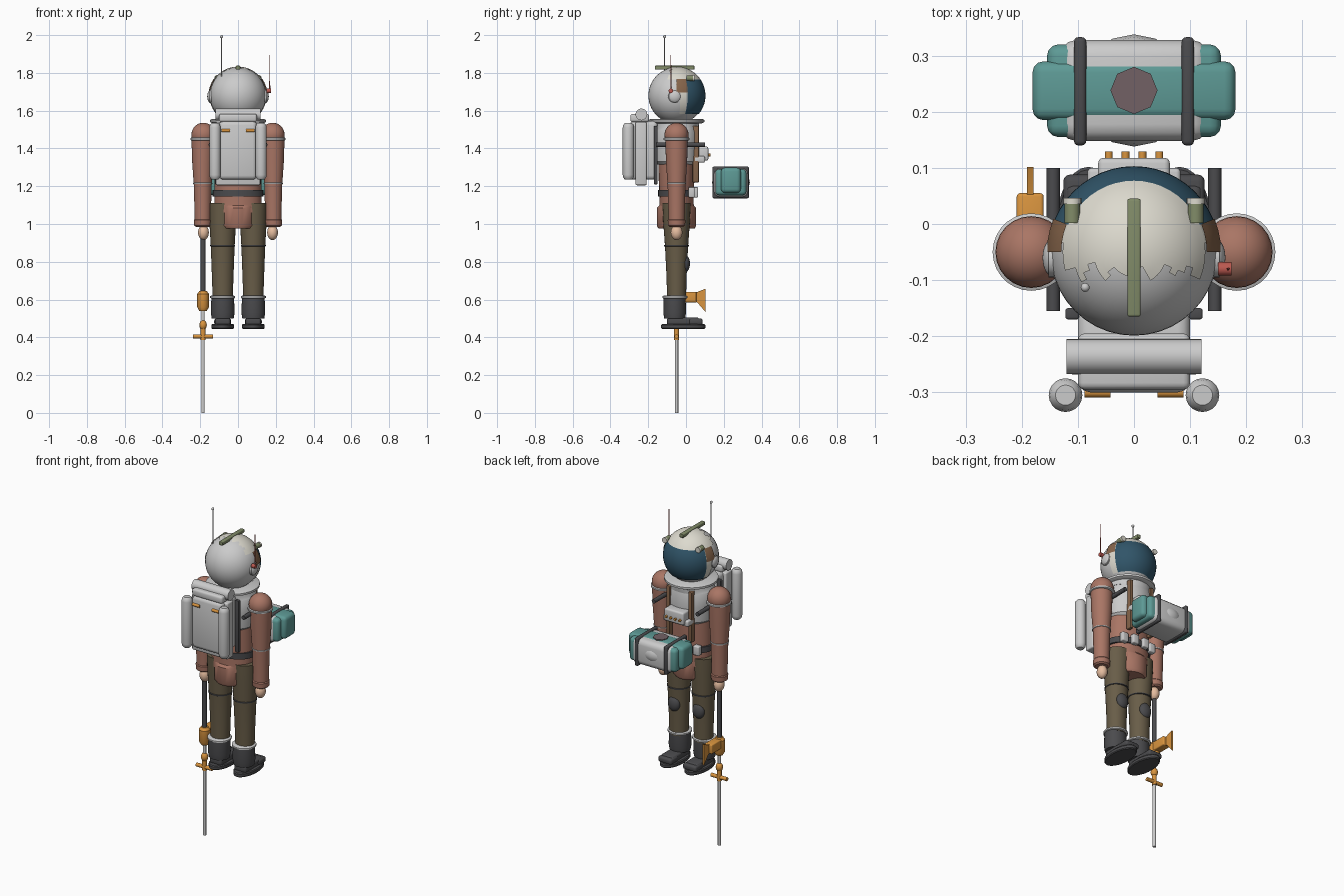
import bpy, bmesh, math
from mathutils import Vector, Matrix

if "Cube" in bpy.data.objects:
    bpy.data.objects.remove(bpy.data.objects["Cube"])

MATS = {}
COL = dict(brown=(.40, .18, .13), visor=(.03, .09, .14), teal=(.11, .32, .30), white=(.72, .70, .62),
           pants=(.14, .11, .065), olive=(.22, .26, .14), orange=(.70, .30, .05), dark=(.07, .07, .075),
           skin=(.79, .51, .35), leather=(.24, .13, .07), maroon=(.17, .12, .13), red=(.5, .1, .08))
CY = -0.05  # y of the body axis


def finish(name, bm, col=None, angle=35):
    bmesh.ops.recalc_face_normals(bm, faces=bm.faces)
    me = bpy.data.meshes.new(name)
    bm.to_mesh(me)
    bm.free()
    ob = bpy.data.objects.new(name, me)
    bpy.context.collection.objects.link(ob)
    if col:
        if col not in MATS:
            MATS[col] = bpy.data.materials.new(col)
            MATS[col].diffuse_color = (*COL[col], 1)
        me.materials.append(MATS[col])
    bpy.ops.object.select_all(action='DESELECT')
    ob.select_set(True)
    bpy.context.view_layer.objects.active = ob
    bpy.ops.object.shade_smooth_by_angle(angle=math.radians(angle))
    return ob


def box(name, lo, hi, col=None, bevel=0.0):
    lo, hi = Vector(lo), Vector(hi)
    bm = bmesh.new()
    bmesh.ops.create_cube(bm, size=1, matrix=Matrix.Translation((lo + hi) / 2) @ Matrix.Diagonal((*(hi - lo), 1)))
    if bevel:
        bmesh.ops.bevel(bm, geom=bm.edges[:], offset=bevel, segments=3, profile=.5, affect='EDGES')
    return finish(name, bm, col)


def ball(name, c, r, col=None, seg=24, keep=None):
    r = r if isinstance(r, tuple) else (r, r, r)
    bm = bmesh.new()
    bmesh.ops.create_uvsphere(bm, u_segments=seg, v_segments=seg * 2 // 3, radius=1,
                              matrix=Matrix.Translation(c) @ Matrix.Diagonal((*r, 1)))
    if keep:  # keep only a patch of the sphere
        bad = [f for f in bm.faces if not keep(f.calc_center_median() - Vector(c))]
        bmesh.ops.delete(bm, geom=bad, context='FACES')
    return finish(name, bm, col)


def rod(name, a, b, r1, r2=None, col=None, seg=20):
    a, b = Vector(a), Vector(b)
    m = Matrix.Translation((a + b) / 2) @ (b - a).to_track_quat('Z', 'Y').to_matrix().to_4x4()
    bm = bmesh.new()
    bmesh.ops.create_cone(bm, cap_ends=True, segments=seg, radius1=r1, radius2=r1 if r2 is None else r2,
                          depth=(b - a).length, matrix=m)
    return finish(name, bm, col)


def loft(name, rings, x=0, y=CY, col=None, seg=28):
    """Stack of ellipses (z, rx, ry) closed at both ends."""
    bm = bmesh.new()
    prev = None
    for z, rx, ry in rings:
        cur = [bm.verts.new((x + rx * math.cos(2 * math.pi * i / seg), y + ry * math.sin(2 * math.pi * i / seg), z))
               for i in range(seg)]
        if prev:
            for i in range(seg):
                j = (i + 1) % seg
                bm.faces.new((prev[i], prev[j], cur[j], cur[i]))
        else:
            bm.faces.new(cur[::-1])
        prev = cur
    bm.faces.new(prev)
    return finish(name, bm, col)


def ring(name, z, r, t, x=0, y=CY, col=None):
    loft(name, [(z - t, r - t, r - t), (z - t * .5, r, r), (z + t * .5, r, r), (z + t, r - t, r - t)], x, y, col)


# Helmet, visor, cap and side frames
H = (0, CY, 1.68)
ball("helmet", H, .149, None, 40)
ball("visor", H, .153, "visor", 48, lambda d: d.y > .05 and -.1 < d.z < .088)
ball("helmet_cap", H, .153, "white", 48, lambda d: d.z > .085 and d.y > -.035 + .012 * math.sin(d.x * 150))
ball("visor_frame", H, .152, "white", 48, lambda d: .015 < d.y < .055 and -.1 < d.z < .088)
ball("visor_clip", H, .156, "leather", 48, lambda d: 0 < d.y < .055 and .02 < d.z < .09)
box("helmet_crest", (-.012, -.165, 1.817), (.012, .045, 1.838), "olive", .004)
for s in (-1, 1):
    ball("ear_dome", (s * .143, -.06, 1.675), (.02, .035, .035))
    rod("ear_disc", (s * .12, -.06, 1.675), (s * .152, -.06, 1.675), .035)
    rod("helmet_lamp", (s * .11, .002, 1.772), (s * .11, .036, 1.772), .014, col="olive")
    rod("lamp_lens", (s * .11, .036, 1.772), (s * .11, .046, 1.772), .016, col="white")
# Antennas
rod("tall_antenna", (-.087, -.113, 1.78), (-.087, -.113, 1.99), .003, seg=8)
ball("antenna_tip", (-.087, -.113, 1.992), .008, None, 12)
rod("side_antenna_base", (.15, -.08, 1.705), (.174, -.08, 1.705), .012, col="red")
rod("side_antenna", (.168, -.08, 1.70), (.168, -.08, 1.895), .003, .0015, "red", 8)

# Neck collar and hard torso
ring("neck_ring", 1.545, .147, .012)
loft("collar", [(1.50, .135, .115), (1.515, .125, .118), (1.55, .122, .122)])
loft("torso_shell", [(1.315, .115, .1), (1.33, .13, .115), (1.42, .138, .12), (1.49, .138, .118), (1.52, .12, .11)])
# Shirt, belt and skirt
loft("shirt", [(1.06, .125, .092), (1.15, .125, .09), (1.24, .125, .095), (1.325, .12, .097)], col="brown")
loft("belt", [(1.145, .135, .098), (1.18, .135, .098)], col="dark")
loft("skirt", [(.975, .085, .095), (.99, .098, .104), (1.085, .10, .104), (1.10, .12, .09)], col="brown")
for x in (-.095, -.035, .035, .095):
    yy = CY + .095 * math.sqrt(1 - (x / .15) ** 2)
    box("belt_pouch", (x - .02, yy - .01, 1.14), (x + .02, yy + .022, 1.195), None, .006)

# Chest control box with knobs
box("chest_plate", (-.083, .04, 1.325), (.083, .1, 1.36), None, .008)
box("chest_box", (-.064, .04, 1.335), (.064, .118, 1.41), None, .01)
for x in (-.045, -.015, .015, .045):
    rod("chest_knob", (x, .115, 1.365), (x, .129, 1.365), .007, col="orange", seg=12)

for s in (-1, 1):
    X = .183 * s
    # Harness straps
    box("chest_strap", (s * .072 - .011, .035, 1.22), (s * .072 + .011, .068, 1.52), "leather", .004)
    box("back_strap", (s * .11 - .012, -.17, 1.21), (s * .11 + .012, -.15, 1.52), "dark", .004)
    rod("side_bar", (s * .144, -.155, 1.42), (s * .144, .1, 1.42), .012, col="dark")
    # Arm
    ball("shoulder", (X, CY, 1.472), .064, "brown")
    ring("shoulder_ring", 1.45, .069, .009, X)
    loft("arm", [(1.0, .042, .042), (1.2, .047, .047), (1.33, .056, .056), (1.46, .06, .06)], X * 1.02, CY, "brown")
    ring("elbow_ring", 1.215, .051, .005, X * 1.02)
    loft("cuff", [(.985, .036, .036), (.992, .045, .045), (1.02, .047, .047), (1.025, .043, .043)], X * 1.02, CY, "brown")
    ball("hand", (X, CY, .955), (.029, .031, .04), "skin", 18)
    # Leg
    L = .081 * s
    loft("trouser_leg", [(.60, .053, .05), (.72, .057, .053), (.88, .063, .061), (1.0, .07, .07), (1.11, .073, .075)],
         L, CY, "pants")
    ring("knee_ring", .885, .066, .005, L, CY, "dark")
    ball("knee_pad", (L, -.003, .79), (.038, .024, .045), "dark", 18)
    # Boot
    loft("boot_shaft", [(.50, .058, .055), (.53, .063, .06), (.61, .06, .058)], L, -.06, "dark")
    ring("boot_ring", .613, .066, .009, L, -.058)
    box("boot_foot", (L - .04, -.10, .462), (L + .04, .07, .505), "dark", .012)
    box("boot_toe", (L - .045, .015, .465), (L + .045, .088, .50), "dark", .012)
    loft("boot_sole", [(.445, .056, .112), (.45, .06, .117), (.465, .06, .117), (.47, .056, .112)], L, -.015, "dark")

# Backpack
box("pack_body", (-.1, -.30, 1.235), (.1, -.15, 1.545), None, .022)
box("pack_side_panel", (-.118, -.268, 1.205), (.118, -.208, 1.54), None, .008)
box("pack_lid", (-.1, -.295, 1.54), (.1, -.195, 1.583), None, .012)
rod("pack_roll", (-.12, -.236, 1.58), (.12, -.236, 1.58), .031, seg=24)
for s in (-1, 1):
    c = (s * .122, -.305)
    loft("pack_tank", [(1.235, .018, .018), (1.245, .027, .027), (1.26, .03, .03), (1.51, .03, .03),
                       (1.525, .027, .027), (1.535, .018, .018)], *c, seg=20)
    rod("pack_clip", (s * .042, -.3, 1.495), (s * .088, -.3, 1.495), .009, col="orange", seg=12)

# Duffel bag carried in front
BY, BZ = .238, 1.22
box("bag_body", (-.133, .148, 1.142), (.133, .328, 1.295), None, .03)
ball("bag_bulge", (0, BY, BZ), (.1, .1, .072), None, 16)
box("bag_end", (-.155, .155, 1.152), (.155, .32, 1.29), "teal", .02)
box("bag_long_core", (-.181, .185, 1.165), (.181, .29, 1.298), "teal", .02)
rod("bag_badge", (0, BY, 1.29), (0, BY, 1.302), .042, col="maroon", seg=8)
for s in (-1, 1):
    box("bag_strap", (s * .096 - .011, .14, 1.136), (s * .096 + .011, .333, 1.304), "dark", .008)

# Walking staff with blade head
SX = -.185
rod("staff_lower", (SX, CY, 0), (SX, CY, .62), .009, seg=14)
rod("staff_grip", (SX, CY, .55), (SX, CY, .95), .013, col="dark", seg=14)
loft("staff_socket", [(.54, .02, .02), (.56, .031, .031), (.63, .031, .031), (.645, .02, .02)], SX, CY, "orange", 16)
box("staff_block", (SX - .024, -.05, .585), (SX + .024, .055, .64), "orange", .006)
bm = bmesh.new()
blade = [(.03, .59), (.06, .585), (.102, .535), (.102, .657), (.06, .64), (.03, .635)]
f = bm.faces.new([bm.verts.new((SX - .006, y, z)) for y, z in blade])
ext = bmesh.ops.extrude_face_region(bm, geom=[f])
bmesh.ops.translate(bm, verts=[v for v in ext["geom"] if isinstance(v, bmesh.types.BMVert)], vec=(.012, 0, 0))
finish("staff_blade", bm, "orange")
ball("staff_knot", (SX, CY, .465), (.02, .02, .026), "orange", 16)
rod("staff_crossbar", (SX - .052, CY, .405), (SX + .052, CY, .405), .011, col="orange", seg=14)
rod("staff_collar", (SX, CY, .385), (SX, CY, .45), .013, col="orange", seg=14)

for m in bpy.data.materials:
    if m.users and not m.is_grease_pencil:
        m.use_nodes = True
        m.node_tree.nodes["Principled BSDF"].inputs["Base Color"].default_value = m.diffuse_color
